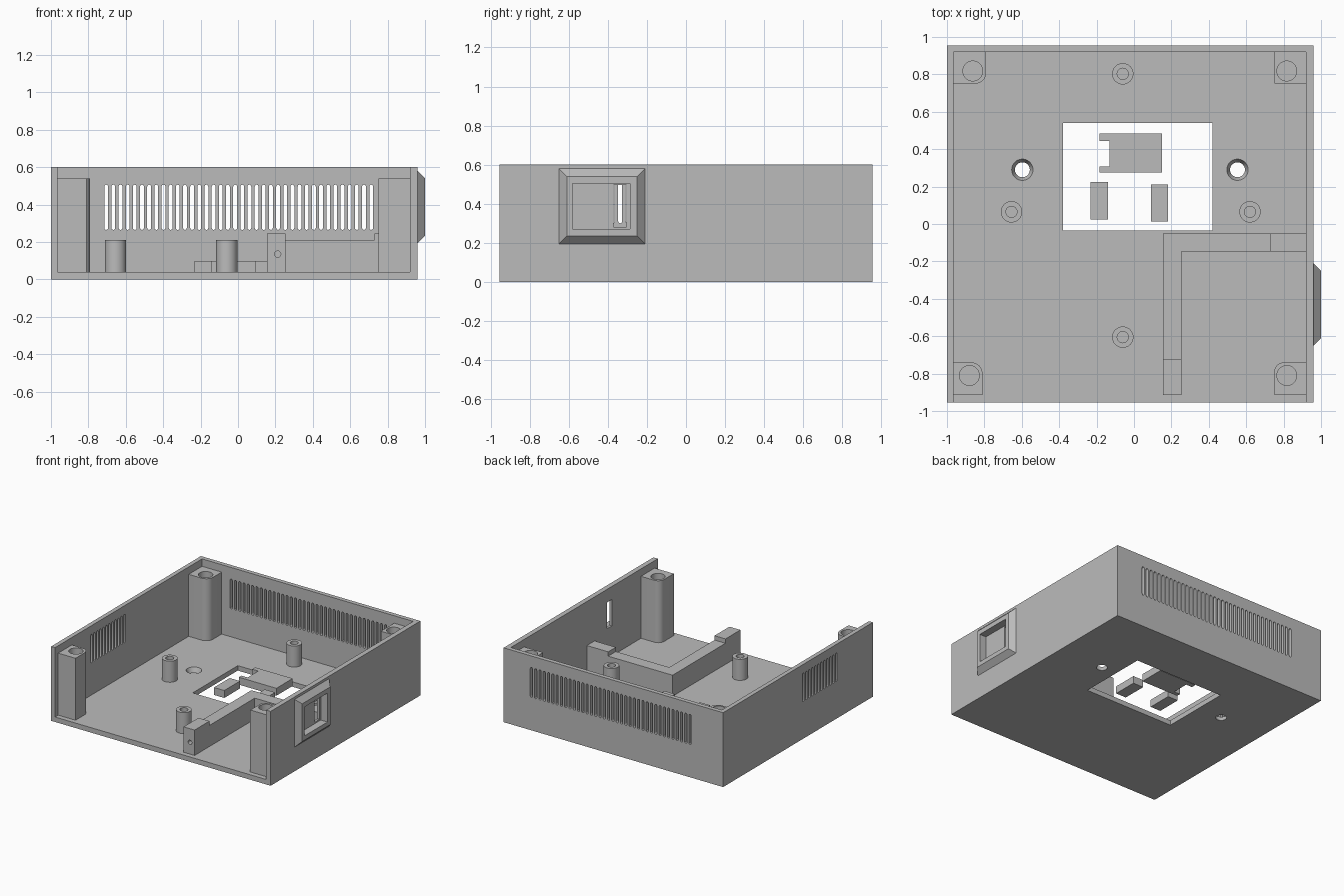
import bpy, bmesh, math

if "Cube" in bpy.data.objects:
    bpy.data.objects.remove(bpy.data.objects["Cube"])

grey = bpy.data.materials.new("plain_grey")
grey.diffuse_color = (0.5, 0.5, 0.5, 1)
grey.use_nodes = True
grey.node_tree.nodes["Principled BSDF"].inputs["Base Color"].default_value = grey.diffuse_color

AXES = {"x": lambda u, v, w: (w, u, v),
        "y": lambda u, v, w: (u, w, v),
        "z": lambda u, v, w: (u, v, w)}


def prism(bm, pts, lo, hi, axis="z", pts_hi=None):
    """Extrude a closed outline along an axis, optionally to a second outline."""
    place = AXES[axis]
    a = [bm.verts.new(place(u, v, lo)) for u, v in pts]
    b = [bm.verts.new(place(u, v, hi)) for u, v in (pts_hi or pts)]
    n = len(a)
    faces = [bm.faces.new(a), bm.faces.new(b)]
    faces += [bm.faces.new((a[i], a[(i + 1) % n], b[(i + 1) % n], b[i])) for i in range(n)]
    bmesh.ops.recalc_face_normals(bm, faces=faces)


def rect(u0, u1, v0, v1):
    return [(u0, v0), (u1, v0), (u1, v1), (u0, v1)]


def circle(u, v, r, n=32):
    return [(u + r * math.cos(2 * math.pi * i / n), v + r * math.sin(2 * math.pi * i / n))
            for i in range(n)]


def slot(u, v0, v1, r=0.01, n=6):
    """Upright slot with round ends."""
    top = [(u + r * math.cos(math.pi * i / n), v1 - r + r * math.sin(math.pi * i / n))
           for i in range(n + 1)]
    low = [(u - r * math.cos(math.pi * i / n), v0 + r - r * math.sin(math.pi * i / n))
           for i in range(n + 1)]
    return top + low


def make(name, *prisms):
    bm = bmesh.new()
    for p in prisms:
        prism(bm, *p)
    me = bpy.data.meshes.new(name)
    bm.to_mesh(me)
    bm.free()
    me.materials.append(grey)
    ob = bpy.data.objects.new(name, me)
    bpy.context.collection.objects.link(ob)
    return ob


def cut(ob, *prisms):
    """Subtract prisms from an object and remove the cutter."""
    cutter = make("cutter", *prisms)
    cutter.hide_render = True
    mod = ob.modifiers.new("cut", "BOOLEAN")
    mod.operation, mod.solver, mod.object = "DIFFERENCE", "EXACT", cutter
    dg = bpy.context.evaluated_depsgraph_get()
    me = bpy.data.meshes.new_from_object(ob.evaluated_get(dg))
    ob.modifiers.clear()
    ob.data = me
    bpy.data.objects.remove(cutter)


# Tray: floor, two side walls and back wall, open at the front
tray = make("tray", (rect(-1, 0.96, -0.955, 0.955), 0, 0.6))
cut(tray, (rect(-0.965, 0.92, -1.1, 0.92), 0.04, 0.8))

# Vent slots in the back and left walls
vents = [(slot(-0.705 + i * 0.0383, 0.265, 0.507), 0.88, 1.0, "y") for i in range(38)]
vents += [(slot(-0.49 + i * 0.0383, 0.3, 0.53), -1.05, -0.93, "x") for i in range(12)]
cut(tray, *vents)

# Floor window and two countersunk screw holes
cut(tray, (rect(-0.38, 0.42, -0.035, 0.54), -0.1, 0.1),
    *[(circle(x, 0.29, 0.023), -0.04, 0.08, "z", circle(x, 0.29, 0.074))
      for x in (-0.597, 0.553)])

# Tapered port frame on the right wall, with a recess and a narrow opening
frame = make("port_frame", (rect(-0.65, -0.21, 0.195, 0.58), 0.96, 1.0, "x",
                            rect(-0.61, -0.25, 0.235, 0.54)))
recess = (rect(-0.58, -0.287, 0.27, 0.503), 0.94, 1.1, "x")
cut(frame, recess)
cut(tray, recess)
cut(tray, (rect(-0.37, -0.305, 0.282, 0.495), 0.9, 1.1, "x"))


# Corner screw posts, inner corner rounded
def corner_post(name, x_wall, x_in, y_wall, y_in, r, hx, hy):
    sx = 1 if x_in > x_wall else -1
    sy = 1 if y_in > y_wall else -1
    pts = [(x_wall, y_wall), (x_in, y_wall)]
    if r:
        pts += [(x_in - sx * r * (1 - math.cos(t)), y_in - sy * r * (1 - math.sin(t)))
                for t in [i * math.pi / 16 for i in range(9)]]
    else:
        pts.append((x_in, y_in))
    pts.append((x_wall, y_in))
    ob = make(name, (pts, 0.04, 0.54))
    cut(ob, (circle(hx, hy, 0.053), 0.25, 0.7))


corner_post("back_left_post", -0.965, -0.79, 0.92, 0.75, 0.06, -0.862, 0.818)
corner_post("back_right_post", 0.92, 0.75, 0.92, 0.75, 0, 0.817, 0.818)
corner_post("front_left_post", -0.965, -0.81, -0.915, -0.74, 0.06, -0.88, -0.81)
corner_post("front_right_post", 0.92, 0.75, -0.915, -0.74, 0.05, 0.817, -0.81)

# Board standoffs with pilot holes
for i, (x, y) in enumerate([(-0.06, 0.803), (-0.655, 0.065), (0.62, 0.065), (-0.06, -0.605)]):
    ob = make(f"standoff_{i + 1}", (circle(x, y, 0.057), 0.04, 0.21))
    cut(ob, (circle(x, y, 0.03, 24), 0.07, 0.4))

# L-shaped guide wall with raised ends and a cross hole in its front
guide = make("guide_wall", ([(0.155, -0.915), (0.253, -0.915), (0.253, -0.148),
                             (0.92, -0.148), (0.92, -0.05), (0.155, -0.05)], 0.04, 0.21))
cut(guide, (circle(0.212, 0.135, 0.017, 20), -1.0, -0.75, "y"))
make("guide_front_end", (rect(0.155, 0.253, -0.915, -0.725), 0.21, 0.245))
make("guide_right_end", (rect(0.73, 0.92, -0.148, -0.05), 0.21, 0.245))

# Loose blocks above the window
make("notched_block", ([(-0.185, 0.275), (0.15, 0.275), (0.15, 0.483), (-0.185, 0.483),
                        (-0.185, 0.445), (-0.13, 0.445), (-0.13, 0.308), (-0.185, 0.308)],
                       0.04, 0.1))
make("left_block", (rect(-0.232, -0.14, 0.025, 0.225), 0.04, 0.1))
make("right_block", (rect(0.09, 0.183, 0.013, 0.212), 0.04, 0.1))

# Smooth round parts, keep edges crisp
for ob in bpy.context.collection.objects:
    ob.select_set(True)
    bpy.context.view_layer.objects.active = ob
bpy.ops.object.shade_smooth_by_angle(angle=math.radians(30))
